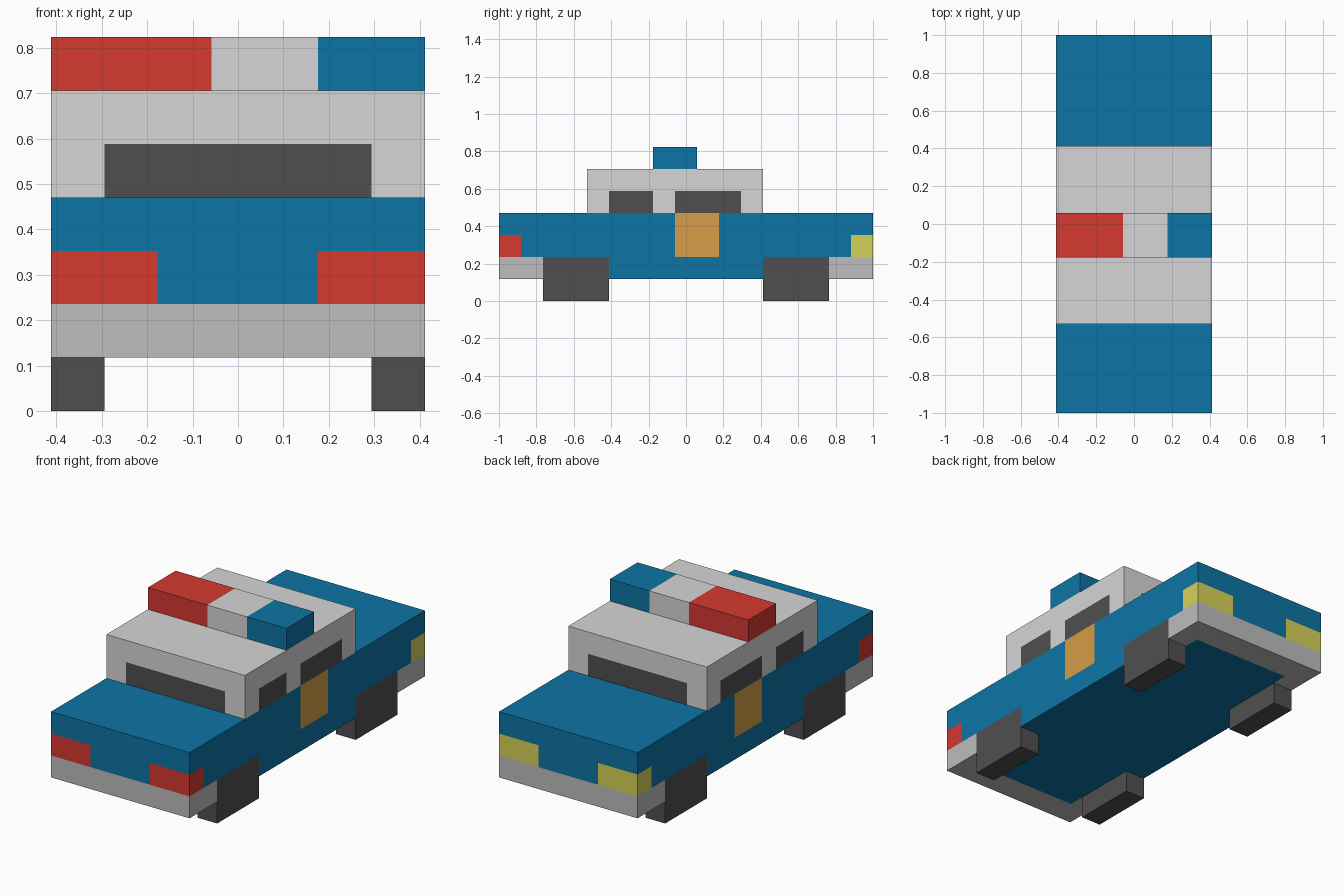
import bpy, bmesh
from mathutils import Vector

if "Cube" in bpy.data.objects:
    bpy.data.objects.remove(bpy.data.objects["Cube"])

U = 2 / 34  # grid unit: the car is 14 x 34 x 14 units


def lin(c):
    c /= 255
    return c / 12.92 if c <= 0.04045 else ((c + 0.055) / 1.055) ** 2.4


COLOURS = {
    "blue": (13, 117, 165), "light grey": (214, 214, 214),
    "mid grey": (189, 189, 189), "dark grey": (79, 79, 79),
    "red": (214, 56, 49), "yellow": (214, 210, 90), "orange": (214, 158, 70),
}
MATS = {}
for name, rgb in COLOURS.items():
    m = bpy.data.materials.new(name)
    m.diffuse_color = (*[lin(c) for c in rgb], 1)
    m.use_nodes = True
    m.node_tree.nodes["Principled BSDF"].inputs["Base Color"].default_value = m.diffuse_color
    MATS[name] = m


def block(name, lo, hi, paint, cuts=((), (), ()), open_side=None):
    """Box from lo to hi (grid units), cut on the given planes, coloured by paint(centre, normal)."""
    bm = bmesh.new()
    bmesh.ops.create_cube(bm, size=1)
    lo, hi = Vector(lo), Vector(hi)
    for v in bm.verts:
        v.co = Vector([lo[i] if v.co[i] < 0 else hi[i] for i in range(3)])
    for axis, values in enumerate(cuts):
        no = Vector([float(i == axis) for i in range(3)])
        for value in values:
            bmesh.ops.bisect_plane(bm, geom=bm.verts[:] + bm.edges[:] + bm.faces[:],
                                   plane_co=no * value, plane_no=no)
    bm.normal_update()
    # Drop the side that is hidden against the body
    if open_side:
        hidden = [f for f in bm.faces if f.normal.z * open_side > 0.5]
        bmesh.ops.delete(bm, geom=hidden, context='FACES')
    mesh = bpy.data.meshes.new(name)
    slots = []
    for f in bm.faces:
        colour = paint(f.calc_center_median(), f.normal)
        if colour not in slots:
            slots.append(colour)
            mesh.materials.append(MATS[colour])
        f.material_index = slots.index(colour)
    bmesh.ops.scale(bm, vec=(U, U, U), verts=bm.verts)
    bm.to_mesh(mesh)
    bm.free()
    obj = bpy.data.objects.new(name, mesh)
    bpy.context.collection.objects.link(obj)
    return obj


# Body: lamps, doors, bumpers and the upper halves of the wheels lie flush in its faces
def body_paint(c, n):
    x, y, z = abs(c.x), abs(c.y), c.z
    if abs(n.z) > 0.5:
        bumper = y > 14.5 or (x > 5 and y > 13)
        return "mid grey" if n.z < 0 and bumper else "blue"
    side = abs(n.x) > 0.5
    if z < 4:
        if not side or y > 13:
            return "mid grey"
        return "dark grey" if y > 7 else "blue"
    if z < 6 and x > 3 and y > 15:
        return "red" if c.y < 0 else "yellow"
    if side and -1 < c.y < 3:
        return "orange"
    return "blue"


block("car_body", (-7, -17, 2), (7, 17, 8), body_paint,
      ((-5, -3, 3, 5), (-15, -14.5, -13, -7, -1, 3, 7, 13, 14.5, 15), (4, 6)))


# Cabin with windows on all four sides
def cabin_paint(c, n):
    if c.z < 10 and abs(n.z) < 0.5:
        if abs(n.y) > 0.5 and abs(c.x) < 5:
            return "dark grey"
        if abs(n.x) > 0.5 and (-7 < c.y < -3 or -1 < c.y < 5):
            return "dark grey"
    return "light grey"


block("cabin", (-7, -9, 8), (7, 7, 12), cabin_paint,
      ((-5, 5), (-7, -3, -1, 5), (10,)), open_side=-1)

# Roof light bar
block("light_bar", (-7, -3, 12), (7, 1, 14),
      lambda c, n: "red" if c.x < -1 else "light grey" if c.x < 3 else "blue",
      ((-1, 3), (), ()), open_side=-1)

# Lower halves of the four wheels
for sx, xname in ((-6, "left"), (6, "right")):
    for sy, yname in ((-10, "front"), (10, "rear")):
        block(f"{yname}_{xname}_wheel", (sx - 1, sy - 3, 0), (sx + 1, sy + 3, 2),
              lambda c, n: "dark grey", open_side=1)
